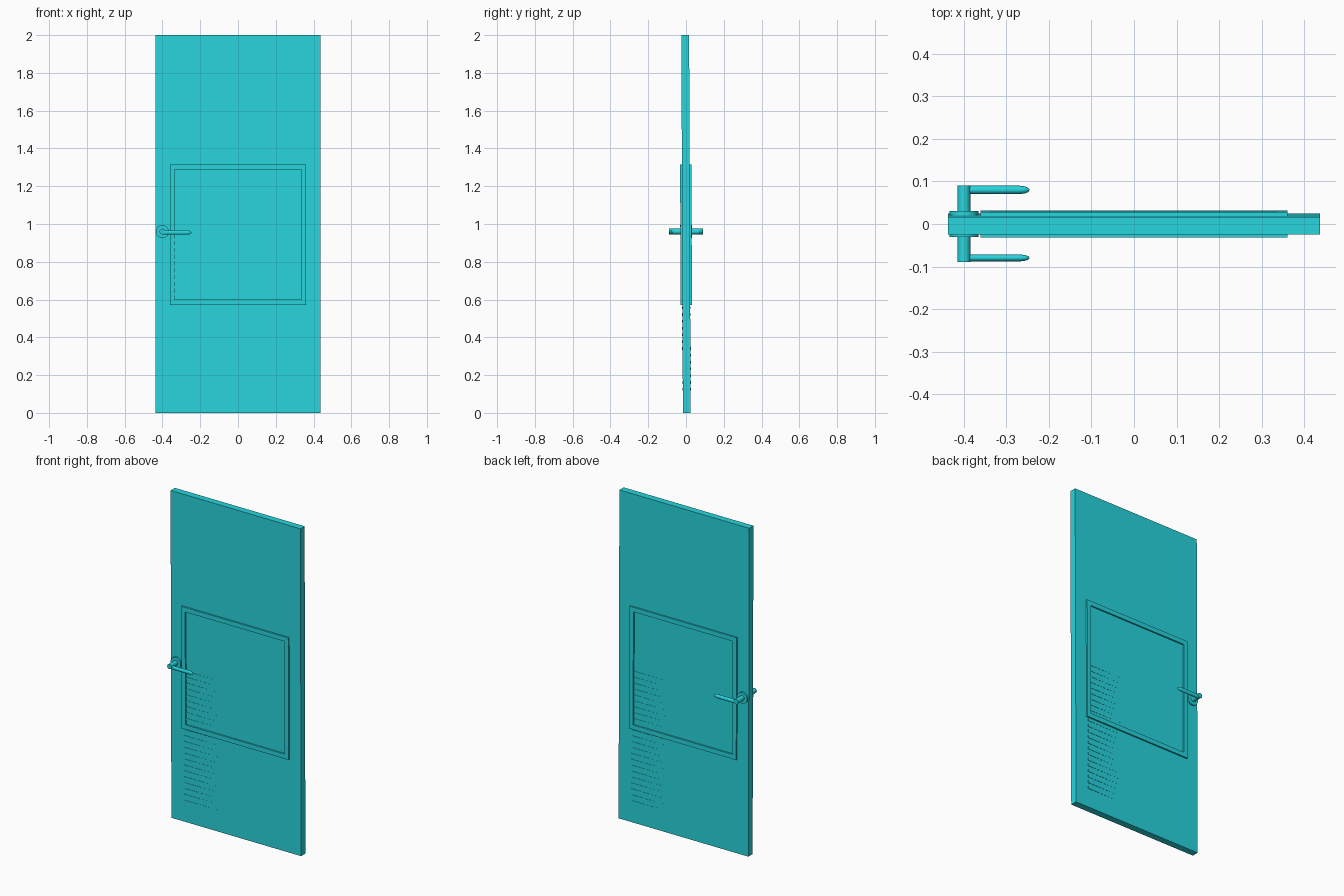
import bpy, math

if "Cube" in bpy.data.objects:
    bpy.data.objects.remove(bpy.data.objects["Cube"])

mat = bpy.data.materials.new("cyan_paint")
mat.diffuse_color = (0.02, 0.67, 0.73, 1)
mat.use_nodes = True
mat.node_tree.nodes["Principled BSDF"].inputs["Base Color"].default_value = mat.diffuse_color


def finish(name):
    ob = bpy.context.object
    ob.name = name
    bpy.ops.object.transform_apply(location=True, rotation=True, scale=True)
    ob.data.materials.append(mat)
    return ob


def box(name, x, y, z, sx, sy, sz, turn=0):
    bpy.ops.mesh.primitive_cube_add(size=1, location=(x, y, z), rotation=(0, 0, turn))
    bpy.context.object.scale = (sx, sy, sz)
    return finish(name)


def rod(name, x, y, z, r, length):
    bpy.ops.mesh.primitive_cylinder_add(vertices=32, radius=r, depth=length,
                                        location=(x, y, z), rotation=(math.pi / 2, 0, 0))
    ob = finish(name)
    bpy.ops.object.shade_smooth_by_angle(angle=math.radians(35))
    return ob


# Door slab
box("door_slab", 0, 0, 1, 0.876, 0.041, 2)

# Vent slats, set at a slight angle so they just break each face
for i in range(23):
    box("vent_slat", 0, 0, 0.125 + 0.036 * i, 0.7, 0.039, 0.014, turn=0.0087)

for side, label in ((-1, "front"), (1, "back")):
    # Raised rectangular frame
    y, d = side * 0.0245, 0.011
    for z in (0.585, 1.302):
        box(label + "_frame_rail", 0, y, z, 0.722, d, 0.028)
    for x in (-0.348, 0.348):
        box(label + "_frame_stile", x, y, 0.9435, 0.026, d, 0.689)

    # Handle rose and spindle
    rod(label + "_rose", -0.4, side * 0.025, 0.96, 0.034, 0.011)
    rod(label + "_spindle", -0.4, side * 0.055, 0.96, 0.015, 0.07)

    # Lever lathed from a rounded profile, flattened in depth
    prof = [(-0.402, 0.0115), (-0.27, 0.0115), (-0.257, 0.0095), (-0.249, 0.006), (-0.245, 0.0)]
    n = 24
    verts, faces = [], []
    depth = 0.72 if side < 0 else 0.88
    for x, r in prof:
        for k in range(n):
            a = 2 * math.pi * k / n
            verts.append((x, side * 0.08 + depth * r * math.cos(a),
                          0.955 + r * math.sin(a)))
    for j in range(len(prof) - 1):
        for k in range(n):
            b, c = j * n + k, j * n + (k + 1) % n
            faces.append((b, b + n, c + n, c))
    faces.append(tuple(range(n)))
    me = bpy.data.meshes.new(label + "_lever")
    me.from_pydata(verts, [], faces)
    me.flip_normals()
    me.validate()
    ob = bpy.data.objects.new(label + "_lever", me)
    bpy.context.collection.objects.link(ob)
    me.materials.append(mat)
    bpy.ops.object.select_all(action='DESELECT')
    ob.select_set(True)
    bpy.context.view_layer.objects.active = ob
    bpy.ops.object.shade_smooth_by_angle(angle=math.radians(40))

# The whole door leans very slightly forward
for ob in bpy.context.scene.objects:
    for v in ob.data.vertices:
        v.co.y -= 0.004 * (v.co.z - 1)
